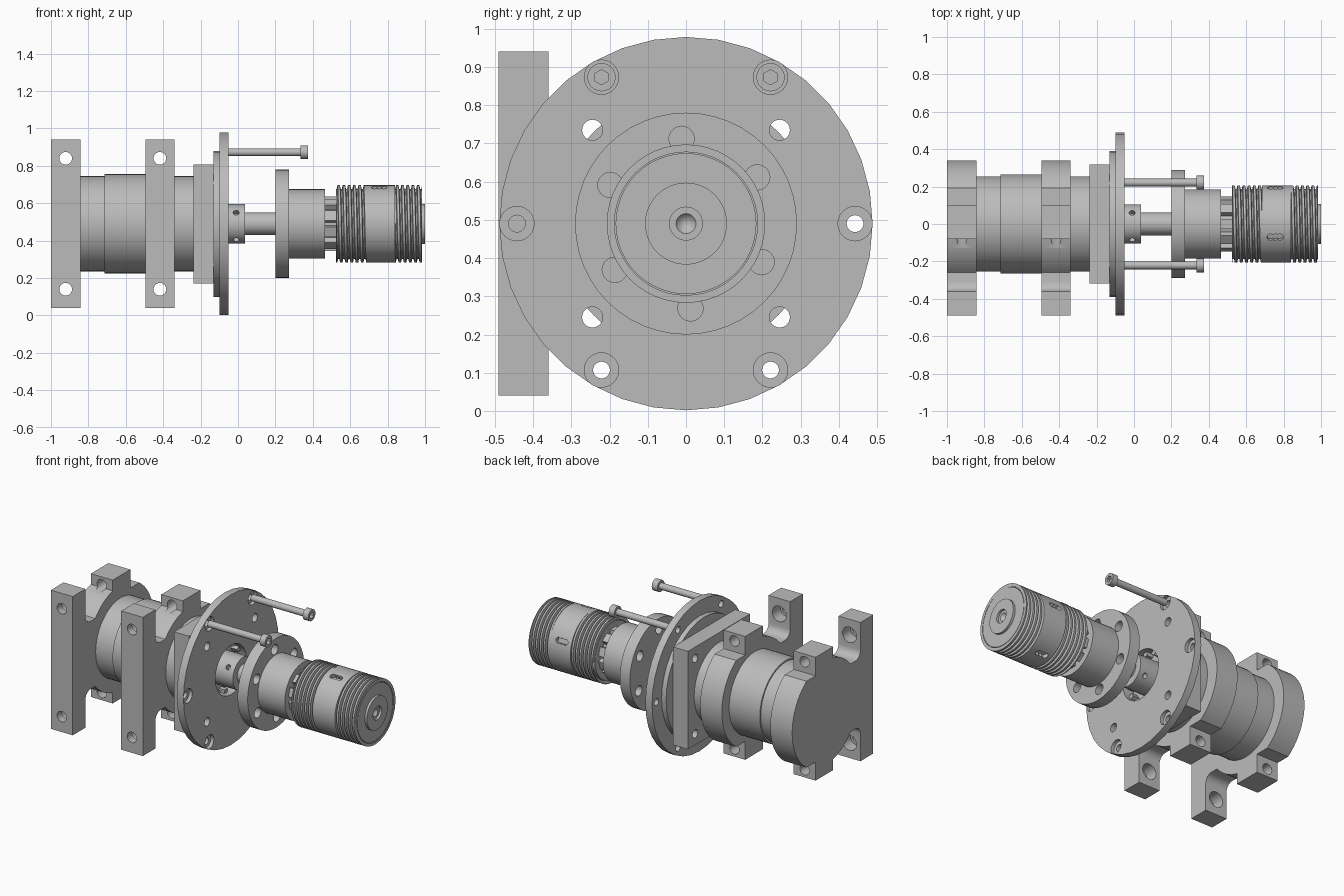
import bpy, bmesh
from math import sin, cos, pi, radians, asin, sqrt
from mathutils import Matrix, Vector

if "Cube" in bpy.data.objects:
    bpy.data.objects.remove(bpy.data.objects["Cube"])

AXIS_Z = 0.49
steel = bpy.data.materials.new("steel_grey")
steel.use_nodes = True
COLOR = (0.5, 0.5, 0.5, 1)
steel.diffuse_color = COLOR
steel.node_tree.nodes["Principled BSDF"].inputs["Base Color"].default_value = COLOR


def finish(name, bm, fix=True):
    """Turn a bmesh, built around the x axis, into an object at axis height."""
    if fix:
        bmesh.ops.recalc_face_normals(bm, faces=bm.faces)
    me = bpy.data.meshes.new(name)
    bm.to_mesh(me)
    bm.free()
    me.materials.append(steel)
    ob = bpy.data.objects.new(name, me)
    ob.location.z = AXIS_Z
    bpy.context.collection.objects.link(ob)
    smooth(ob)
    return ob


def smooth(ob):
    ob.data.shade_smooth()
    ob.data.set_sharp_from_angle(angle=radians(30))


def lathe(name, profile, sides=48, closed=False):
    """Revolve (x, radius) points about the x axis."""
    bm = bmesh.new()
    vs = [bm.verts.new((x, 0, r)) for x, r in profile]
    pairs = list(zip(vs, vs[1:])) + ([(vs[-1], vs[0])] if closed else [])
    es = [bm.edges.new(p) for p in pairs]
    bmesh.ops.spin(bm, geom=vs + es, axis=(1, 0, 0), cent=(0, 0, 0),
                   angle=2 * pi, steps=sides, use_duplicate=False)
    bmesh.ops.remove_doubles(bm, verts=bm.verts, dist=1e-5)
    return finish(name, bm)


def add_rod(bm, a, b, r, sides=24):
    """Add a cylinder between two points."""
    a, b = Vector(a), Vector(b)
    d = b - a
    m = Matrix.Translation((a + b) / 2) @ d.to_track_quat('Z', 'Y').to_matrix().to_4x4()
    bmesh.ops.create_cone(bm, cap_ends=True, segments=sides, radius1=r,
                          radius2=r, depth=d.length, matrix=m)


def add_box(bm, lo, hi, turn=0):
    lo, hi = Vector(lo), Vector(hi)
    m = (Matrix.Rotation(turn, 4, 'X') @ Matrix.Translation((lo + hi) / 2)
         @ Matrix.Diagonal((hi - lo).to_4d()))
    bmesh.ops.create_cube(bm, size=1, matrix=m)


def drill(ob, rods):
    """Cut a set of (start, end, radius) holes out of an object."""
    for rods_group in rods:
        bm = bmesh.new()
        for a, b, r in rods_group:
            add_rod(bm, a, b, r)
        cutter = finish("cutter", bm)
        cutter.hide_render = True
        mod = ob.modifiers.new("holes", 'BOOLEAN')
        mod.operation, mod.solver, mod.object = 'DIFFERENCE', 'EXACT', cutter
        bpy.context.view_layer.update()
        dg = bpy.context.evaluated_depsgraph_get()
        me = bpy.data.meshes.new_from_object(ob.evaluated_get(dg))
        ob.modifiers.clear()
        ob.data = me
        bpy.data.objects.remove(cutter)
    smooth(ob)


def polar(x, r, deg):
    return (x, r * cos(radians(deg)), r * sin(radians(deg)))


def x_holes(x0, x1, r, ring, degs):
    return [(polar(x0, ring, d), polar(x1, ring, d), r) for d in degs]


def arc(cy, cz, r, a0, a1, n):
    return [(cy + r * cos(radians(a0 + (a1 - a0) * i / n)),
             cz + r * sin(radians(a0 + (a1 - a0) * i / n))) for i in range(n + 1)]


# Mounting brackets: tall foot plate, web, round clamp and two bolt tabs
CLAMP = 0.34


def bracket(name, x0, x1):
    front = sqrt(CLAMP ** 2 - 0.22 ** 2)
    half = [(-0.49, 0.45), (-0.36, 0.45)]
    half += arc(-0.31, 0.27, 0.05, 180, 270, 5)
    a0 = 180 - asin(0.22 / CLAMP) * 180 / pi
    a1 = 90 + asin(0.08 / CLAMP) * 180 / pi
    half += arc(0, 0, CLAMP, a0, a1, 8)
    half += [(-0.08, 0.4), (0.1, 0.4), (0.1, 0.28)]
    half += arc(0, 0, CLAMP, asin(0.28 / CLAMP) * 180 / pi, 0, 10)
    outline = half + [(y, -z) for y, z in reversed(half[:-1])]
    bm = bmesh.new()
    face = bm.faces.new([bm.verts.new((x0, y, z)) for y, z in outline])
    out = bmesh.ops.extrude_face_region(bm, geom=[face])
    bmesh.ops.translate(bm, vec=(x1 - x0, 0, 0),
                        verts=[v for v in out["geom"] if isinstance(v, bmesh.types.BMVert)])
    ob = finish(name, bm)
    xm = (x0 + x1) / 2
    through = [((xm, -0.6, s * 0.35), (xm, 0.2, s * 0.35), 0.034) for s in (-1, 1)]
    bore = [((xm, -0.44, s * 0.35), (xm, -0.33, s * 0.35), 0.05) for s in (-1, 1)]
    drill(ob, [through, bore])


bracket("rear_bracket", -1.0, -0.843)
bracket("middle_bracket", -0.495, -0.34)

# Motor body
lathe("motor_body", [(-0.9, 0), (-0.9, 0.255), (-0.715, 0.255), (-0.715, 0.265),
                     (-0.42, 0.265), (-0.42, 0.255), (-0.23, 0.255), (-0.23, 0)])

# Square motor face plate, and the round flange in front of it
DIAGONALS = (45, 135, 225, 315)
SIXTHS = range(0, 360, 60)
bm = bmesh.new()
add_box(bm, (-0.237, -0.318, -0.318), (-0.13, 0.318, 0.318))
plate = finish("motor_face_plate", bm)
drill(plate, [x_holes(-0.3, 0, 0.027, 0.346, DIAGONALS)])

flange = lathe("main_flange", [(-0.13, 0.16), (-0.13, 0.39), (-0.098, 0.39),
                               (-0.098, 0.488), (-0.05, 0.488), (-0.05, 0.16)],
               sides=36, closed=True)
drill(flange, [x_holes(-0.3, 0.1, 0.027, 0.346, DIAGONALS)
               + x_holes(-0.3, 0.1, 0.022, 0.442, SIXTHS),
               x_holes(-0.072, 0.1, 0.045, 0.442, SIXTHS)])

# Small blocks around the flange bore
bm = bmesh.new()
for i in range(12):
    add_box(bm, (-0.14, -0.015, 0.135), (-0.085, 0.015, 0.165), turn=i * pi / 6)
finish("bore_blocks", bm)

# Shaft clamp hub with set-screw holes, and the shaft
hub = lathe("shaft_hub", [(-0.135, 0), (-0.135, 0.105), (0.037, 0.105), (0.037, 0)])
drill(hub, [[(polar(-0.01, 0.07, d), polar(-0.01, 0.15, d), 0.016)
             for d in (55, 145, 235, 325)]])
lathe("shaft", [(0.03, 0), (0.03, 0.061), (0.22, 0.061), (0.22, 0)])

# Coupling disc with a ring of holes, and its sleeve
disc = lathe("coupling_disc", [(0.2, 0), (0.2, 0.29), (0.272, 0.29), (0.272, 0.185),
                               (0.465, 0.185), (0.465, 0)])
drill(disc, [x_holes(0.1, 0.29, 0.033, 0.222, range(33, 393, 60))])

# Lugs between the sleeve and the threaded head
bm = bmesh.new()
add_rod(bm, (0.46, 0, 0), (0.54, 0, 0), 0.115, 36)
for i in range(10):
    add_box(bm, (0.46, -0.028, 0.09), (0.54, 0.028, 0.145), turn=i * pi / 5)
finish("drive_lugs", bm)

# Head core, with a plain middle band, end boss and centre hole
HEAD, ROOT = 0.207, 0.187
core = lathe("head_core", [(0.525, 0), (0.525, ROOT - 0.003), (0.685, ROOT - 0.003),
                           (0.685, HEAD), (0.84, HEAD), (0.84, ROOT - 0.003),
                           (0.985, ROOT - 0.003), (0.985, 0.107), (1.0, 0.107),
                           (1.0, 0.043), (0.985, 0.043), (0.985, 0.026), (0.95, 0)])
slots = [[(polar(x, 0.18, d), polar(x, 0.25, d), 0.018) for d in (20, 110, 290)]
         for x in (0.73, 0.755, 0.78)]
drill(core, slots)


# Helical ridges on both ends of the head
def thread(name, x0, x1, pitch=0.028, sides=48):
    bm = bmesh.new()
    wave = (HEAD, HEAD, ROOT, ROOT)
    step = (0, 0.45, 0.6, 0.85)
    turns = int((x1 - x0) / pitch) + 3
    rows = []
    for i in range(turns * 4):
        base = x0 + pitch * (i // 4 - 1 + step[i % 4])
        rows.append([bm.verts.new(polar(min(max(base + pitch * j / sides, x0), x1),
                                        wave[i % 4], 360 * j / sides))
                     for j in range(sides + 1)])
    for lower, upper in zip(rows, rows[1:]):
        for j in range(sides):
            bm.faces.new((lower[j], lower[j + 1], upper[j + 1], upper[j]))
    bmesh.ops.remove_doubles(bm, verts=bm.verts, dist=1e-6)
    finish(name, bm, fix=False)


thread("rear_ridges", 0.525, 0.687)
thread("front_ridges", 0.838, 0.985)

# Two long socket-head screws
for name, deg in (("left_screw", 60), ("right_screw", 120)):
    y, z = polar(0, 0.442, deg)[1:]
    bm = bmesh.new()
    add_rod(bm, (-0.05, y, z), (0.34, y, z), 0.021)
    finish(name + "_shank", bm)
    bm = bmesh.new()
    add_rod(bm, (0.335, y, z), (0.375, y, z), 0.037)
    add_end = finish(name + "_head", bm)
    bm = bmesh.new()
    add_rod(bm, (0.352, y, z), (0.4, y, z), 0.02, 6)
    socket = finish("socket_cutter", bm)
    socket.hide_render = True
    mod = add_end.modifiers.new("socket", 'BOOLEAN')
    mod.operation, mod.solver, mod.object = 'DIFFERENCE', 'EXACT', socket
    bpy.context.view_layer.update()
    dg = bpy.context.evaluated_depsgraph_get()
    me = bpy.data.meshes.new_from_object(add_end.evaluated_get(dg))
    add_end.modifiers.clear()
    add_end.data = me
    bpy.data.objects.remove(socket)
    smooth(add_end)
